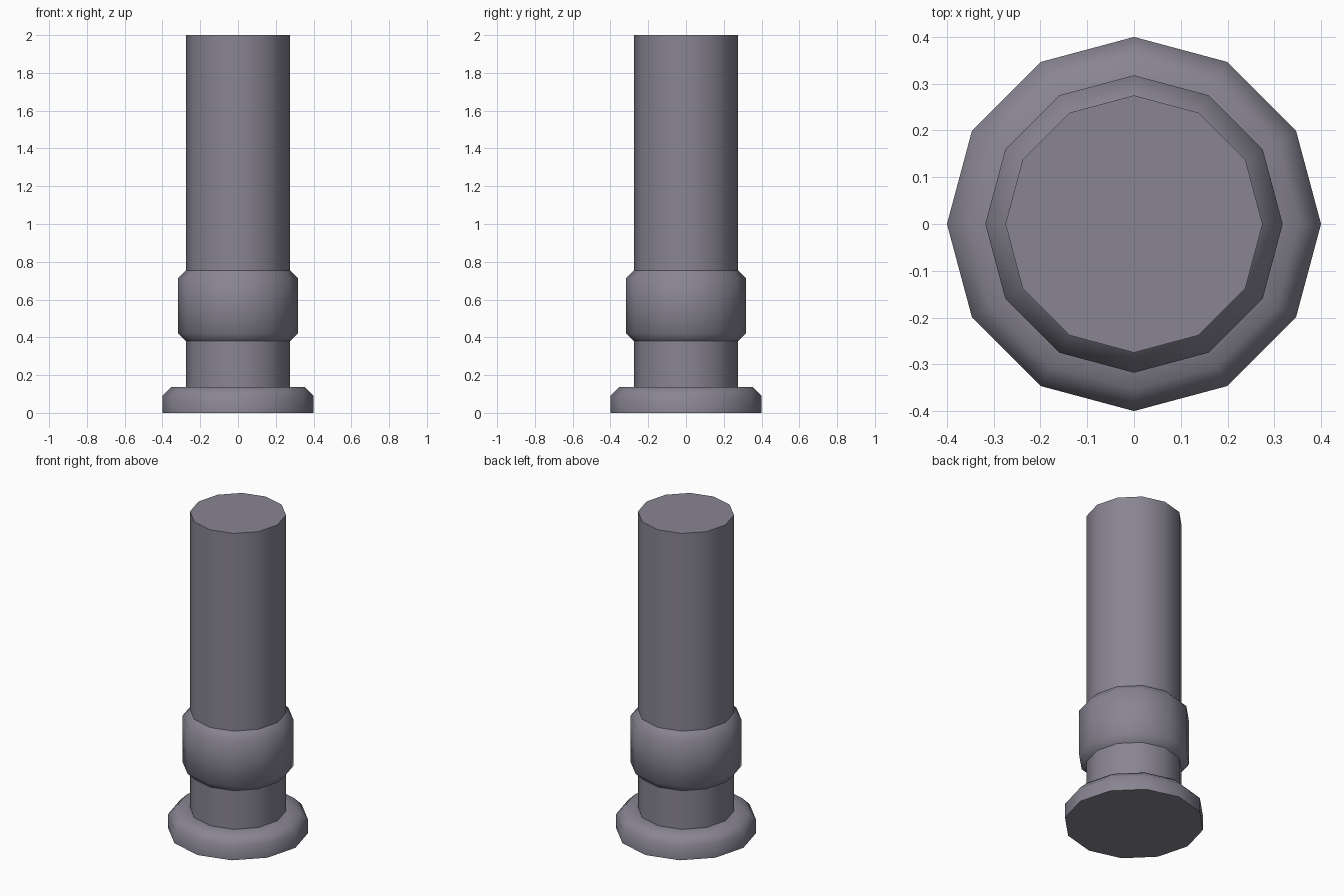
import bpy, bmesh, math

SIDES = 12
SHAFT_R = 0.275

cube = bpy.data.objects.get("Cube")
if cube:
    bpy.data.objects.remove(cube, do_unlink=True)

metal = bpy.data.materials.new("grey_metal")
metal.use_nodes = True
colour = (0.25, 0.235, 0.29, 1)
metal.diffuse_color = colour
metal.node_tree.nodes["Principled BSDF"].inputs["Base Color"].default_value = colour


def lathe(name, profile, cap_bottom=False, cap_top=False):
    """Turn a (radius, height) profile into a twelve-sided part."""
    bm = bmesh.new()
    rings = []
    for r, z in profile:
        angles = [math.tau * i / SIDES for i in range(SIDES)]
        rings.append([bm.verts.new((r * math.cos(a), r * math.sin(a), z)) for a in angles])
    for low, high in zip(rings, rings[1:]):
        for i in range(SIDES):
            j = (i + 1) % SIDES
            bm.faces.new((low[i], low[j], high[j], high[i]))
    if cap_bottom:
        bm.faces.new(rings[0][::-1])
    if cap_top:
        bm.faces.new(rings[-1])
    mesh = bpy.data.meshes.new(name)
    bm.to_mesh(mesh)
    bm.free()
    mesh.materials.append(metal)
    obj = bpy.data.objects.new(name, mesh)
    bpy.context.collection.objects.link(obj)
    # Smooth the sides and chamfers, keep the end rims sharp
    bpy.ops.object.select_all(action="DESELECT")
    obj.select_set(True)
    bpy.context.view_layer.objects.active = obj
    bpy.ops.object.shade_smooth_by_angle(angle=math.radians(50))
    return obj


# Long plain shaft
lathe("shaft", [(SHAFT_R, 0.137), (SHAFT_R, 2)], cap_top=True)

# Chamfered collar around the lower shaft
lathe("collar", [(SHAFT_R, 0.38), (0.318, 0.422), (0.318, 0.712), (SHAFT_R, 0.755)])

# Chamfered base flange
lathe("base_flange", [(0.4, 0), (0.4, 0.09), (0.353, 0.137), (SHAFT_R, 0.137)],
      cap_bottom=True)
